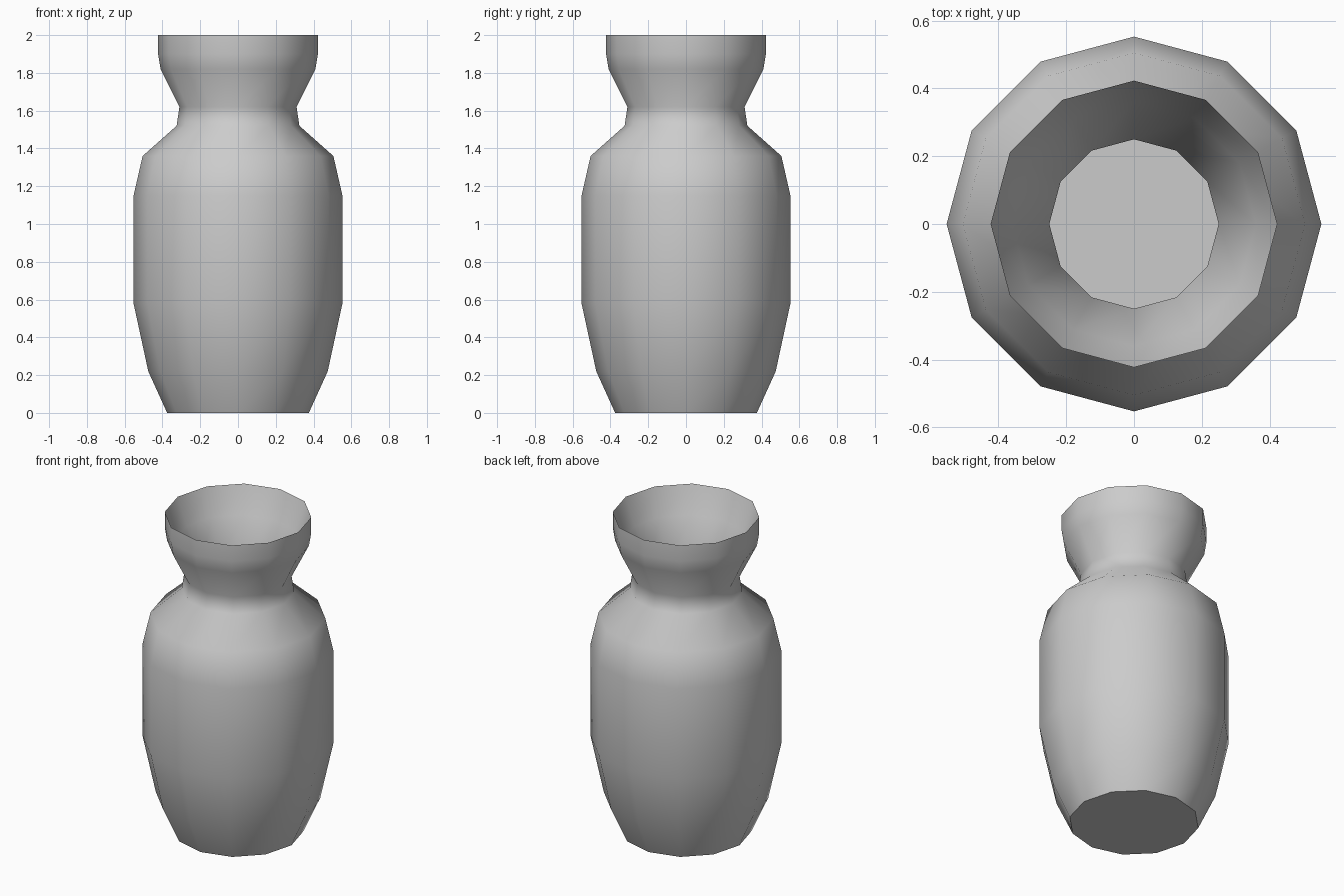
import bpy, bmesh, math

if "Cube" in bpy.data.objects:
    bpy.data.objects.remove(bpy.data.objects["Cube"])

SIDES = 12
# (radius, height) from the foot up the outside, over the lip and down the inside
outer = [(0.375, 0), (0.475, 0.22), (0.553, 0.58), (0.553, 1.15), (0.505, 1.36),
         (0.325, 1.52), (0.31, 1.62), (0.41, 1.82), (0.423, 1.9), (0.423, 2.0)]
inner = [(0.36, 1.83), (0.25, 1.62), (0.265, 1.49), (0.45, 1.32), (0.49, 1.13),
         (0.49, 0.6), (0.42, 0.25), (0.33, 0.08)]

bm = bmesh.new()
rings = []
for r, z in outer + inner:
    rings.append([bm.verts.new((r * math.cos(2 * math.pi * i / SIDES),
                                r * math.sin(2 * math.pi * i / SIDES), z))
                  for i in range(SIDES)])

# walls
for a, b in zip(rings, rings[1:]):
    for i in range(SIDES):
        j = (i + 1) % SIDES
        bm.faces.new((a[i], a[j], b[j], b[i]))

# foot and inside floor
bm.faces.new(rings[0][::-1])
bm.faces.new(rings[-1])
bmesh.ops.recalc_face_normals(bm, faces=bm.faces)

mesh = bpy.data.meshes.new("vase")
bm.to_mesh(mesh)
bm.free()
vase = bpy.data.objects.new("vase", mesh)
bpy.context.collection.objects.link(vase)
bpy.context.view_layer.objects.active = vase
vase.select_set(True)
bpy.ops.object.shade_smooth_by_angle(angle=math.radians(55))
